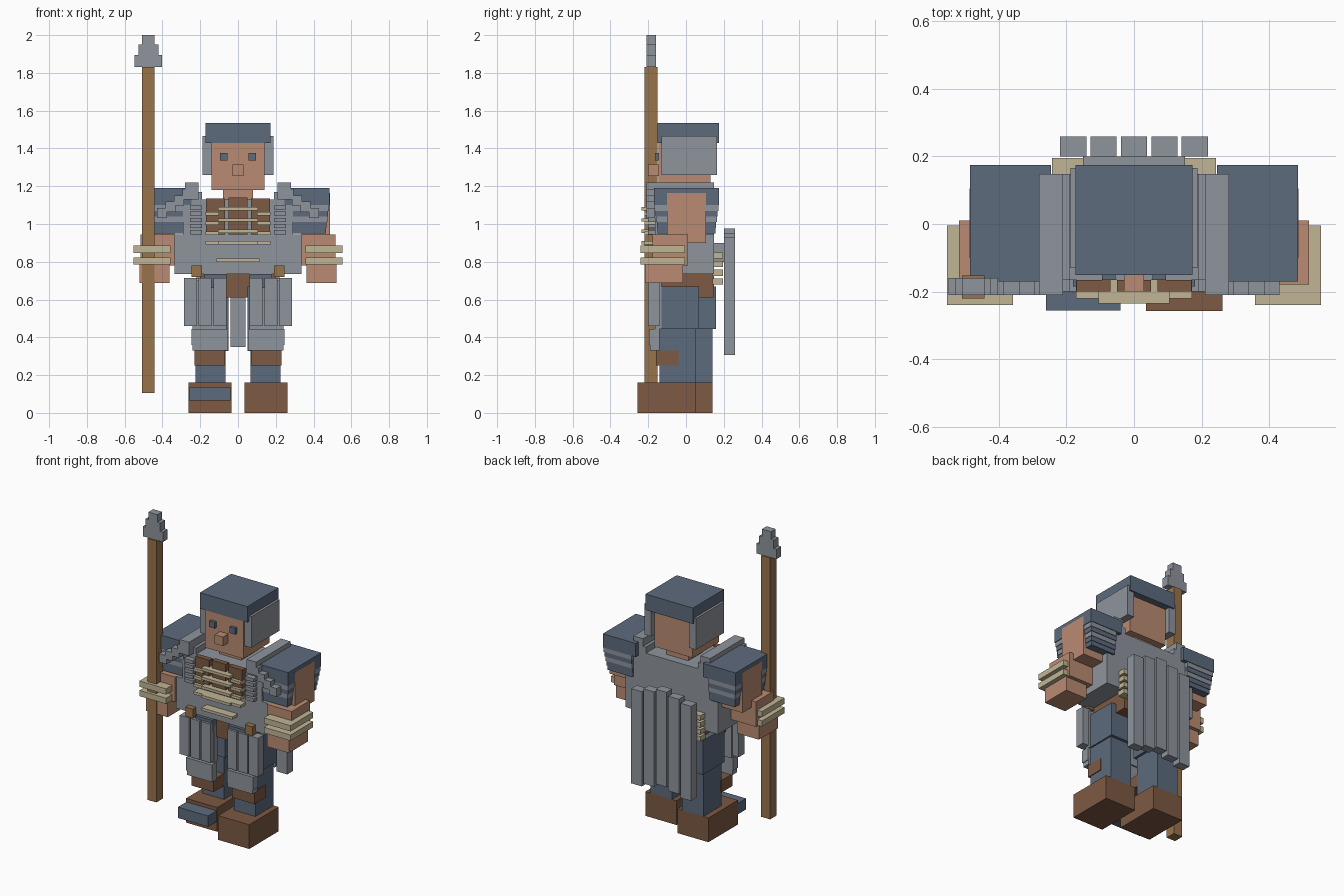
import bpy

cube = bpy.data.objects.get("Cube")
if cube:
    bpy.data.objects.remove(cube, do_unlink=True)


# Flat colours, linear values
def material(name, red, green, blue):
    colour = (red, green, blue, 1)
    mat = bpy.data.materials.new(name)
    mat.use_nodes = True
    mat.diffuse_color = colour
    for node in mat.node_tree.nodes:
        if node.type == 'BSDF_PRINCIPLED':
            node.inputs["Base Color"].default_value = colour
    return mat


navy = material("navy cloth", .11, .145, .205)
grey = material("grey steel", .275, .3, .34)
skin = material("skin", .49, .26, .17)
brown = material("brown leather", .205, .1, .055)
cream = material("cream bone", .53, .46, .3)
wood = material("wood", .315, .175, .07)


# Box between the low and high limits on each axis
def box(name, mat, x, y, z):
    verts = [(a, b, c) for a in x for b in y for c in z]
    faces = [(0, 1, 3, 2), (4, 6, 7, 5), (0, 4, 5, 1), (2, 3, 7, 6), (0, 2, 6, 4), (1, 5, 7, 3)]
    mesh = bpy.data.meshes.new(name)
    mesh.from_pydata(verts, [], faces)
    mesh.materials.append(mat)
    bpy.context.collection.objects.link(bpy.data.objects.new(name, mesh))


def middle(name, mat, half, y, z):
    box(name, mat, (-half, half), y, z)


def pair(name, mat, x, y, z):
    inner, outer = x
    box("left_" + name, mat, (inner, outer), y, z)
    box("right_" + name, mat, (-outer, -inner), y, z)


def span(start, length):
    return start, start + length


# Shared landmarks
front, back = -.165, .148
waist, ribs, shoulder, brow = .735, .945, 1.13, 1.43
plate = (-.2, front)
bar_depth = (-.22, front)
strip = (-.2, -.14)

# Head
middle("head", skin, half=.14, y=(-.145, .13), z=(1.18, brow))
middle("neck", skin, half=.08, y=(-.08, .09), z=(shoulder, 1.2))
middle("cap", navy, half=.173, y=(-.15, .175), z=(brow, 1.535))
pair("cheek_flap", grey, x=(.139, .188), y=(-.13, -front), z=(1.26, 1.465))
pair("eye", navy, x=span(.055, .04), y=(front, -.14), z=span(1.335, .04))
middle("nose", skin, half=.03, y=strip, z=span(1.255, .06))

# Torso and hips
middle("torso", grey, half=.337, y=(front, back), z=(waist, ribs))
middle("chest", grey, half=.29, y=(front, back), z=(ribs, shoulder))
middle("hips", brown, half=.2, y=(-.14, back), z=(.61, waist))
pair("shoulder_strap", grey, x=(.21, .28), y=(-.21, back), z=(shoulder, 1.22))
pair("shoulder_base", grey, x=(.19, .3), y=(front, back), z=(shoulder, 1.17))

# Leather chest panels
middle("middle_chest_panel", brown, half=.05, y=plate, z=(ribs, 1.14))
pair("chest_panel", brown, x=(.07, .17), y=plate, z=(ribs, 1.135))

# Bone bars whose ends drop further towards the top
thick = .018
for row in range(4):
    z = .892 + row * .06
    drop = row * thick / 2
    middle("bone_bar", cream, half=.105, y=(-.235, front), z=span(z, thick))
    pair("bone_bar_end", cream, x=(.1, .172), y=bar_depth, z=span(z - drop, thick))
middle("lower_bone_bar", cream, half=.113, y=bar_depth, z=span(.8, thick))

# Chest ribs
rib_step = .033
for row in range(5):
    pair("chest_rib", grey, x=(.19, .255), y=plate, z=span(ribs + row * rib_step, .022))

# Stepped armour running down the shoulder fronts
for row in range(4):
    pair("armour_step", grey, x=span(.24 + row * .045, .055), y=(-.21, front),
         z=span(shoulder - row * rib_step, .055))

# Sleeves, narrowing downwards in bands
sleeve_front, sleeve_back, sleeve_side, sleeve_low = -.17, .175, .485, 1.1
pair("sleeve_top", navy, x=(.245, sleeve_side), y=(sleeve_front, sleeve_back), z=(sleeve_low, 1.19))
for row, colour in enumerate((grey, navy, grey, navy, navy)):
    inset = .004 * (row + 1)
    pair("sleeve_band", colour, x=(.28, sleeve_side - inset),
         y=(sleeve_front + inset, sleeve_back - inset),
         z=span(sleeve_low - .03 * (row + 1), .03))

# Arms
elbow = .335
pair("upper_arm", skin, x=(elbow, sleeve_side + .001), y=(-.1, .105), z=(.9, 1.165))
pair("forearm", skin, x=(elbow, .517), y=(-.178, .01), z=(.78, ribs))
pair("hand", skin, x=(.362, .522), y=(-.216, -.015), z=(.687, .79))
for z in (.785, .847):
    pair("bracelet", cream, x=(.357, .552), y=(-.24, -.005), z=span(z, .038))

# Belt pieces
pair("belt_pouch", wood, x=(.19, .245), y=strip, z=span(.72, .06))
pair("belt_cloth", navy, x=(.06, .18), y=(-.185, -.13), z=(.66, waist))
for row in range(4):
    pair("back_belt_bar", cream, x=(.078, .242), y=(.14, .195), z=span(.68 + row * .046, .032))

# Skirt strips, knee guards and shin wraps
knee_low, knee_high = .33, .445
for column in range(3):
    pair("skirt_strip", grey, x=span(.062 + column * .078, .068), y=strip, z=(.46, .715))
pair("skirt_backing", grey, x=(.06, .24), y=(front, -.13), z=(knee_high, .7))
pair("knee_guard", grey, x=(.055, .245), y=(-.195, -.14), z=(.36, knee_high))
pair("knee_rim", grey, x=(.055, .24), y=(-.19, -.14), z=(knee_low, .36))
pair("shin_wrap", brown, x=(.068, .23), y=(-.158, -.04), z=(.25, knee_low))


# Legs in a stride, left foot forward
def leg(side, sign, shift):
    def part(name, mat, x, y, z):
        xs = sorted(sign * value for value in x)
        ys = [value + shift for value in y]
        box(side + "_" + name, mat, xs, ys, z)

    heel, ankle = .05, .16
    part("thigh", navy, x=(.05, .235), y=(-.155, .07), z=(knee_high, .67))
    part("shin", navy, x=(.067, .225), y=(-.14, heel), z=(ankle, knee_high))
    part("shoe", brown, x=(.035, .262), y=(-.257, heel), z=(0, ankle))


leg("left", sign=1, shift=0)
leg("right", sign=-1, shift=.09)
box("toe_bar", navy, x=(-.26, -.04), y=(-.256, front), z=(.065, .137))

# Cape slabs, the outer ones hanging lower
for column in range(-2, 3):
    centre = column * .09
    drop = abs(column) * .022
    box("cape_slab", grey, x=span(centre - .039, .078), y=(.2, .259),
        z=(.35 - drop, .975 - drop))
middle("cape_backing", grey, half=.15, y=(back, .2), z=(.8, .9))


# Spear, with a tip of shrinking blocks
def spear_part(name, mat, half, y, z):
    centre = -.475
    box(name, mat, (centre - half, centre + half), y, z)


shaft_top, tip_low, tip_high = 1.83, 1.895, 1.95
tip_depth = (-.21, -.16)
spear_part("spear_shaft", wood, half=.033, y=(-.22, -.152), z=(.105, shaft_top))
spear_part("spear_tip_base", grey, half=.073, y=tip_depth, z=(shaft_top, tip_low))
spear_part("spear_tip_middle", grey, half=.053, y=tip_depth, z=(tip_low, tip_high))
spear_part("spear_tip_point", grey, half=.033, y=tip_depth, z=(tip_high, 2))
